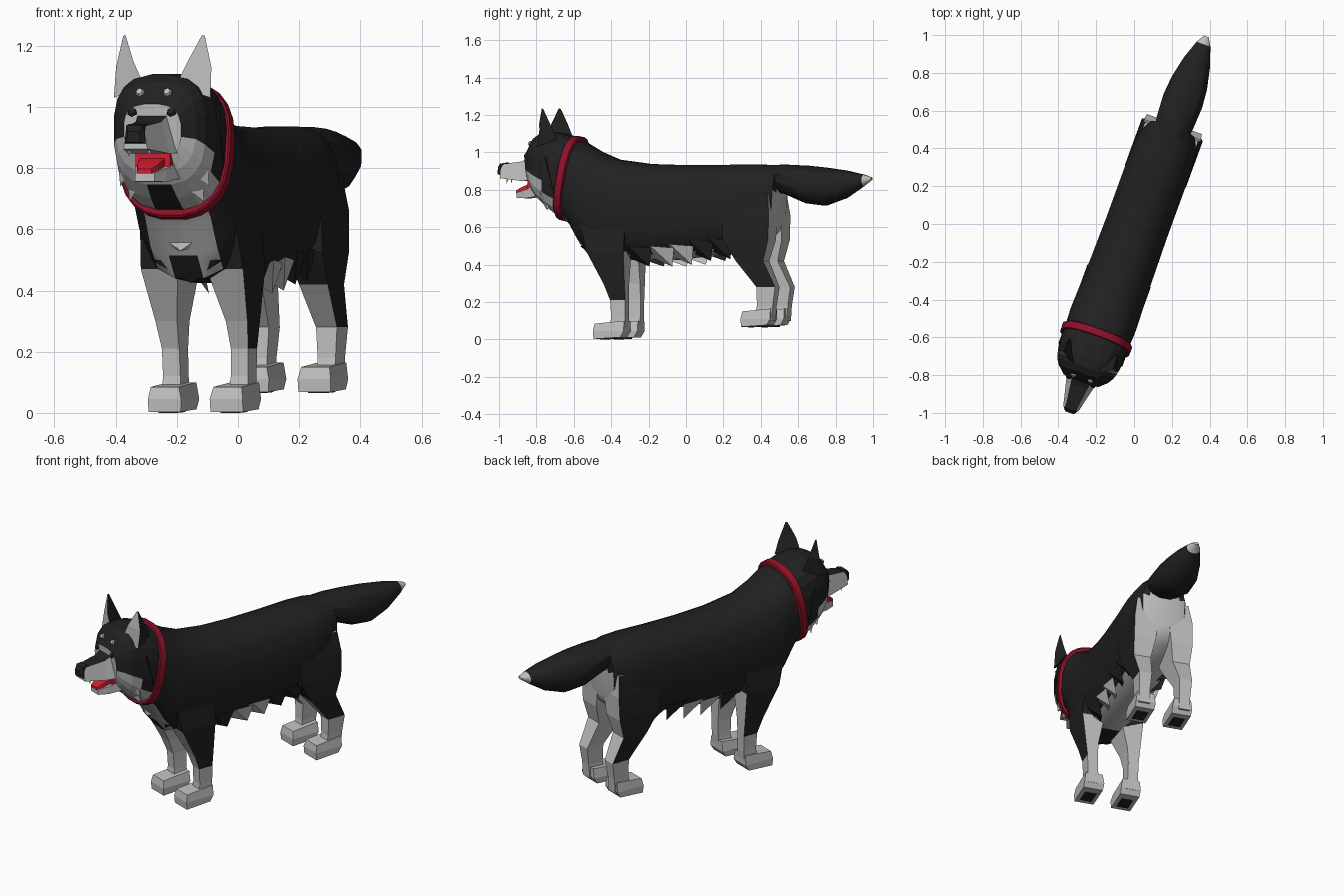
import bpy, bmesh, math
from mathutils import Matrix, Vector

if "Cube" in bpy.data.objects:
    bpy.data.objects.remove(bpy.data.objects["Cube"], do_unlink=True)

# The animal is modelled facing -y, then turned to its stance
POSE = Matrix.Rotation(math.radians(-20), 4, 'Z') @ Matrix.Translation((0.02, 0, 0))


def material(name, rgb):
    m = bpy.data.materials.new(name)
    m.use_nodes = True
    m.diffuse_color = (*rgb, 1)
    bsdf = next(n for n in m.node_tree.nodes if n.type == 'BSDF_PRINCIPLED')
    bsdf.inputs["Base Color"].default_value = (*rgb, 1)
    bsdf.inputs["Roughness"].default_value = 0.9
    return m


BLACK = material("black_fur", (0.015, 0.015, 0.015))
WHITE = material("pale_fur", (0.52, 0.52, 0.52))
RED = material("collar_red", (0.27, 0.006, 0.022))
TONGUE = material("tongue_red", (0.65, 0.012, 0.03))


def finish(name, bm, mats, rule=None, smooth=False):
    bmesh.ops.recalc_face_normals(bm, faces=bm.faces)
    if rule:
        for f in bm.faces:
            f.material_index = int(rule(f.calc_center_median(), f.normal))
    me = bpy.data.meshes.new(name)
    bm.to_mesh(me)
    bm.free()
    for m in mats:
        me.materials.append(m)
    ob = bpy.data.objects.new(name, me)
    bpy.context.collection.objects.link(ob)
    me.transform(POSE)
    if smooth:
        bpy.ops.object.select_all(action='DESELECT')
        ob.select_set(True)
        bpy.context.view_layer.objects.active = ob
        bpy.ops.object.shade_smooth_by_angle(angle=math.radians(32))
    return ob


def loft(name, rings, mats, rule=None, smooth=False):
    """Skin a list of equal-length point rings and cap both ends."""
    bm = bmesh.new()
    vs = [[bm.verts.new(p) for p in r] for r in rings]
    n = len(rings[0])
    for a, b in zip(vs, vs[1:]):
        for i in range(n):
            j = (i + 1) % n
            bm.faces.new((a[i], a[j], b[j], b[i]))
    bm.faces.new(vs[0])
    bm.faces.new(vs[-1])
    return finish(name, bm, mats, rule, smooth)


def oval(ytop, ybot, zbot, ztop, hw, p=2.5, n=16):
    """Upright rounded cross-section, slanted between its top and bottom y."""
    pts = []
    for k in range(n):
        a = 2 * math.pi * (k + 0.5) / n
        c, s = math.cos(a), math.sin(a)
        x = math.copysign(abs(c) ** (2 / p), c) * hw
        t = 0.5 + 0.5 * math.copysign(abs(s) ** (2 / p), s)
        pts.append((x, ybot + (ytop - ybot) * t, zbot + (ztop - zbot) * t))
    return pts


def slab(z, y0, y1, x0, x1, s=1, z1=None):
    """Level rectangular section; z1 lifts its rear edge."""
    z1 = z if z1 is None else z1
    return [(s * x0, y0, z), (s * x1, y0, z), (s * x1, y1, z1), (s * x0, y1, z1)]


def upright(y, x, z0, z1, xt=None):
    """Upright trapezoid section across the body."""
    xt = x if xt is None else xt
    return [(-x, y, z0), (x, y, z0), (xt, y, z1), (-xt, y, z1)]


def spike(name, pts, tip, mat):
    bm = bmesh.new()
    b = [bm.verts.new(p) for p in pts]
    t = bm.verts.new(tip)
    bm.faces.new(b)
    for i in range(len(b)):
        bm.faces.new((b[i], b[(i + 1) % len(b)], t))
    return finish(name, bm, [mat])


# Torso: pale chest patch, belly and rump, black elsewhere
def torso_rule(c, n):
    chest = c.y < -0.5 and 0.49 < c.z < 0.68 and n.y < -0.3 and abs(c.x) < 0.13
    belly = c.y > -0.4 and n.z < -0.8
    rump = n.y > 0.55 and c.z < 0.8
    return chest or belly or rump


loft("torso", [oval(*s) for s in (
    (-0.60, -0.68, 0.655, 1.07, 0.18), (-0.55, -0.635, 0.61, 1.045, 0.182),
    (-0.48, -0.58, 0.51, 1.005, 0.185), (-0.38, -0.52, 0.435, 0.965, 0.182),
    (-0.20, -0.33, 0.42, 0.942, 0.176), (0.0, -0.05, 0.42, 0.936, 0.172),
    (0.20, 0.20, 0.45, 0.936, 0.172), (0.36, 0.36, 0.49, 0.94, 0.172),
    (0.47, 0.48, 0.53, 0.937, 0.16), (0.55, 0.53, 0.58, 0.925, 0.125),
    (0.56, 0.54, 0.62, 0.88, 0.09))], [BLACK, WHITE], torso_rule, True)

# Tail with a pale tip
loft("tail", [oval(y, y, a, b, w, 2.2, 12) for y, a, b, w in (
    (0.40, 0.82, 0.935, 0.08), (0.58, 0.775, 0.937, 0.105), (0.70, 0.725, 0.932, 0.112),
    (0.80, 0.713, 0.922, 0.103), (0.92, 0.755, 0.905, 0.076),
    (1.02, 0.82, 0.882, 0.04), (1.064, 0.852, 0.868, 0.014))],
    [BLACK, WHITE], lambda c, n: c.y > 1.025, True)


# Neck and head: pale cheeks under a black mask, black throat notch
def head_rule(c, n):
    cheek = c.z < 0.93 - 1.15 * (c.y + 0.86)
    throat = c.z < 0.73 and abs(c.x) < 0.07
    return cheek and not throat and c.y < -0.67


loft("head", [oval(*s, 2.8, 20) for s in (
    (-0.60, -0.68, 0.655, 1.07, 0.18), (-0.67, -0.72, 0.67, 1.10, 0.18),
    (-0.74, -0.76, 0.70, 1.11, 0.174), (-0.80, -0.81, 0.745, 1.105, 0.16),
    (-0.835, -0.84, 0.785, 1.085, 0.14), (-0.88, -0.865, 0.84, 1.01, 0.10))],
    [BLACK, WHITE], head_rule)

# Collar band around the neck
loft("collar", [oval(*s, 2.5, 24) for s in (
    (-0.625, -0.705, 0.645, 1.085, 0.188), (-0.62, -0.70, 0.638, 1.09, 0.194),
    (-0.585, -0.665, 0.63, 1.083, 0.196), (-0.58, -0.66, 0.638, 1.075, 0.188))],
    [RED], None, True)

# Muzzle with a dark bridge, nose, jaw and tongue
loft("muzzle", [upright(-0.84, 0.088, 0.85, 0.99, 0.055),
                upright(-0.91, 0.072, 0.848, 0.952, 0.045),
                upright(-1.035, 0.042, 0.862, 0.936, 0.028)],
     [WHITE, BLACK], lambda c, n: n.z > 0.6)
loft("nose", [upright(-1.01, 0.036, 0.88, 0.945, 0.03),
              upright(-1.04, 0.036, 0.88, 0.94, 0.03),
              upright(-1.056, 0.024, 0.885, 0.92, 0.02)], [BLACK])
loft("lower_jaw", [upright(-0.82, 0.075, 0.765, 0.82), upright(-0.89, 0.055, 0.755, 0.80),
                   upright(-0.945, 0.034, 0.757, 0.785)], [WHITE])
loft("mouth_lining", [upright(-0.84, 0.066, 0.80, 0.86), upright(-0.872, 0.06, 0.79, 0.855)],
     [TONGUE])
loft("tongue", [upright(-0.85, 0.045, 0.80, 0.84), upright(-0.92, 0.036, 0.785, 0.812),
                upright(-0.95, 0.024, 0.783, 0.797)], [TONGUE])

for s, side in ((1, "left"), (-1, "right")):
    # Ears, pale inside
    loft(side + "_ear", [
        [(s * 0.055, -0.80, 1.07), (s * 0.168, -0.78, 1.03), (s * 0.13, -0.68, 1.07)],
        [(s * 0.095, -0.795, 1.15), (s * 0.166, -0.765, 1.13), (s * 0.137, -0.71, 1.14)],
        [(s * 0.133, -0.765, 1.235), (s * 0.142, -0.762, 1.232), (s * 0.138, -0.755, 1.233)]],
        [BLACK, WHITE], lambda c, n: n.y < -0.35)

    # Brow spots and dark eyes
    for part, x, y, z, r, mat in (("brow_spot", 0.048, -0.864, 1.05, 0.016, WHITE),
                                  ("eye", 0.068, -0.88, 0.985, 0.018, BLACK)):
        bm = bmesh.new()
        m = Matrix.Translation((s * x, y, z)) @ Matrix.Rotation(math.radians(58), 4, 'X')
        bmesh.ops.create_cone(bm, cap_ends=True, segments=6, radius1=r, radius2=r * 0.7,
                              depth=0.009, matrix=m)
        finish(f"{side}_{part}", bm, [mat])

    # Upper fangs
    spike(side + "_fang", [(s * 0.028, -1.0, 0.87), (s * 0.042, -1.0, 0.87),
                           (s * 0.035, -0.985, 0.87)], (s * 0.035, -1.0, 0.835), WHITE)

    # Cheek ruff and neck ruff tufts
    for i, (x, y, z, mat) in enumerate(((0.125, -0.80, 0.84, WHITE), (0.10, -0.78, 0.79, WHITE),
                                        (0.15, -0.73, 0.90, BLACK))):
        spike(f"{side}_cheek_tuft_{i}", [
            (s * (x - 0.05), y - 0.035, z - 0.02), (s * (x + 0.03), y, z + 0.08),
            (s * (x - 0.02), y + 0.07, z)], (s * (x + 0.03), y + 0.045, z - 0.10), mat)

    # Front leg: black outer side down to the wrist
    loft(side + "_front_leg", [
        slab(0.64, -0.54, -0.28, 0.03, 0.165, s), slab(0.47, -0.495, -0.285, 0.05, 0.178, s),
        slab(0.30, -0.405, -0.285, 0.085, 0.16, s), slab(0.21, -0.37, -0.285, 0.09, 0.15, s),
        slab(0.12, -0.365, -0.285, 0.088, 0.148, s), slab(0.04, -0.375, -0.29, 0.08, 0.15, s)],
        [WHITE, BLACK],
        lambda c, n: (n.x * s > 0.6 and c.z > 0.21) or c.z > 0.47)

    # Hind leg: thigh, hock and shank
    loft(side + "_hind_leg", [
        slab(0.78, 0.28, 0.525, 0.02, 0.15, s), slab(0.66, 0.27, 0.54, 0.03, 0.17, s),
        slab(0.53, 0.28, 0.535, 0.045, 0.172, s), slab(0.42, 0.35, 0.505, 0.065, 0.165, s),
        slab(0.28, 0.465, 0.57, 0.082, 0.155, s), slab(0.18, 0.465, 0.555, 0.088, 0.15, s),
        slab(0.10, 0.45, 0.55, 0.085, 0.15, s)],
        [WHITE, BLACK],
        lambda c, n: (n.x * s > 0.6 and c.z > 0.28) or (n.y < -0.2 and c.z > 0.45))

    # Blocky paws with dark pads underneath
    for part, toe, heel, z in (("front", -0.46, -0.288, 0.0), ("hind", 0.38, 0.545, 0.065)):
        loft(f"{side}_{part}_paw", [
            slab(z + 0.003, toe, heel - 0.02, 0.052, 0.164, s, z + 0.012),
            slab(z + 0.045, toe - 0.003, heel, 0.05, 0.165, s),
            slab(z + 0.085, toe + 0.005, heel, 0.06, 0.158, s, z + 0.10)], [WHITE])
        loft(f"{side}_{part}_pad", [
            slab(z, toe + 0.03, toe + 0.11, 0.075, 0.14, s, z + 0.003),
            slab(z + 0.006, toe + 0.03, toe + 0.11, 0.075, 0.14, s, z + 0.009)], [BLACK])

    # Ragged fur along the belly edge
    for i, (y, z, mat) in enumerate(((-0.22, 0.43, BLACK), (-0.09, 0.43, WHITE),
                                     (0.02, 0.44, WHITE), (0.13, 0.46, BLACK),
                                     (0.24, 0.47, BLACK))):
        spike(f"{side}_belly_tuft_{i}", [
            (s * 0.07, y - 0.08, z + 0.01), (s * 0.155, y - 0.05, z + 0.07),
            (s * 0.14, y + 0.08, z + 0.06)], (s * 0.11, y + 0.06, z - 0.04), mat)

# Pointed chest fur between the front legs
spike("chest_fur", [(-0.12, -0.55, 0.50), (0.12, -0.55, 0.50), (0.09, -0.38, 0.47),
                    (-0.09, -0.38, 0.47)], (0, -0.51, 0.425), BLACK)
spike("chest_patch", [(-0.12, -0.60, 0.61), (0.12, -0.60, 0.61), (0.10, -0.55, 0.55),
                      (-0.10, -0.55, 0.55)], (0, -0.605, 0.53), WHITE)
